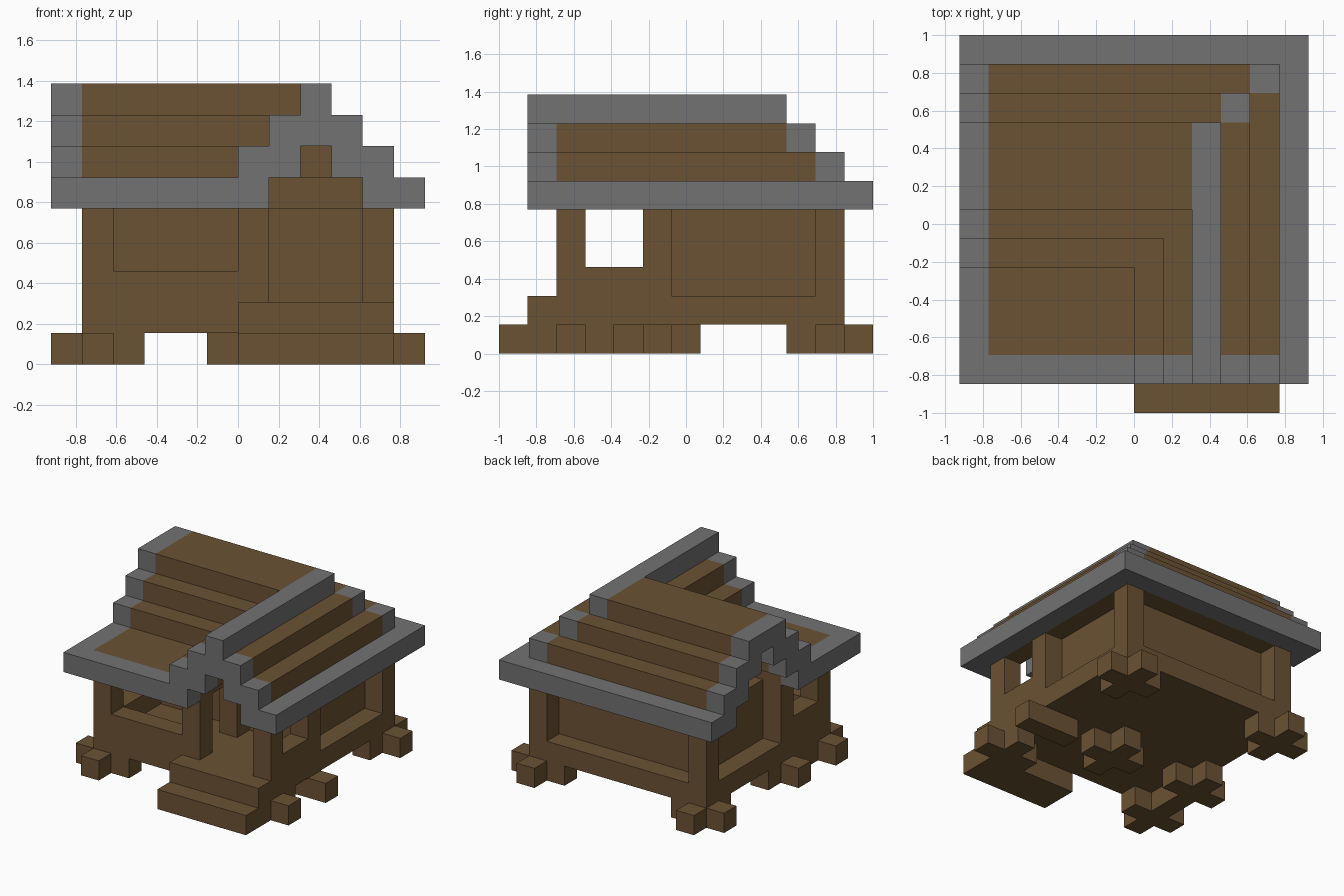
import bpy
import bmesh

U = 2 / 13  # size of one building block

cube = bpy.data.objects.get("Cube")
if cube:
    bpy.data.objects.remove(cube, do_unlink=True)


def material(name, rgb):
    mat = bpy.data.materials.new(name)
    mat.use_nodes = True
    color = (*rgb, 1)
    mat.diffuse_color = color
    bsdf = next(n for n in mat.node_tree.nodes if n.type == "BSDF_PRINCIPLED")
    bsdf.inputs["Base Color"].default_value = color
    return mat


MATERIALS = [material("brown wood", (0.147, 0.084, 0.033)),
             material("grey trim", (0.168, 0.168, 0.168))]


def cells(box):
    x0, x1, y0, y1, z0, z1 = box
    return {(x, y, z) for x in range(x0, x1)
            for y in range(y0, y1) for z in range(z0, z1)}


def part(name, add, cut=(), is_grey=lambda c: False):
    """Skin a set of grid boxes, minus cut boxes, with one outer surface."""
    solid = set().union(*map(cells, add)) - set().union(*map(cells, cut))
    bm = bmesh.new()
    corners = {}

    def vert(p):
        if p not in corners:
            corners[p] = bm.verts.new(((p[0] - 6) * U, (p[1] - 6.5) * U, p[2] * U))
        return corners[p]

    for c in sorted(solid):
        for axis in range(3):
            a, b = (axis + 1) % 3, (axis + 2) % 3
            for side in (0, 1):
                near = list(c)
                near[axis] += 2 * side - 1
                if tuple(near) in solid:
                    continue
                ring = []
                for da, db in ((0, 0), (1, 0), (1, 1), (0, 1)):
                    p = list(c)
                    p[axis] += side
                    p[a] += da
                    p[b] += db
                    ring.append(vert(tuple(p)))
                face = bm.faces.new(ring if side else ring[::-1])
                face.material_index = int(is_grey(c))
    # Merge the unit squares into large flat faces of one colour
    bmesh.ops.dissolve_limit(bm, angle_limit=0.01, verts=bm.verts,
                             edges=bm.edges, delimit={"MATERIAL"})
    mesh = bpy.data.meshes.new(name)
    bm.to_mesh(mesh)
    bm.free()
    for mat in MATERIALS:
        mesh.materials.append(mat)
    obj = bpy.data.objects.new(name, mesh)
    bpy.context.collection.objects.link(obj)


# Feet: crossed beams under the posts
for label, x, y in (("front_left", 1, 2), ("front_right", 10, 2),
                    ("middle_left", 1, 5), ("middle", 6, 5),
                    ("back_left", 1, 11), ("back_right", 10, 11)):
    part("foot_" + label, [(x - 1, x + 2, y, y + 1, 0, 1),
                           (x, x + 1, y - 1, y + 2, 0, 1)])
part("foot_beam", [(9, 12, 5, 6, 0, 1)])

# Floor and entrance steps
part("floor", [(1, 11, 2, 12, 1, 2)])
part("entrance_steps", [(6, 11, 0, 2, 0, 1), (6, 11, 1, 2, 1, 2)])

# Posts, porch rails and the room set back between the posts
for x in (1, 6, 10):
    for y in (2, 5, 11):
        if (x, y) != (6, 11):
            part("post", [(x, x + 1, y, y + 1, 2, 5)])
part("front_rail", [(2, 6, 2, 3, 2, 3)])
for x in (1, 10):
    part("side_rail", [(x, x + 1, 3, 5, 2, 3)])
part("room_walls", [(2, 10, 6, 11, 2, 5)])


# Roof: two stepped gables meeting in a corner, hollow underneath
def roof_trim(c):
    x, y, z = c
    k = z - 5
    if x == 0 or y == 1:
        return True
    if k == 0:
        return x == 11 or y == 12
    if k == 3:
        return x == 8
    return x == 11 - k and y == 12 - k


layers = [(0, 12, 1, 13, 5, 6)]
for k in (1, 2, 3):
    layers.append((5 + k, 12 - k, 1, 13 - k, 5 + k, 6 + k))
    layers.append((0, 12 - k, 4 + k, 13 - k, 5 + k, 6 + k))
hollows = []
for k in (0, 1, 2):
    hollows.append((7 + k, 10 - k, 1, 11 - k, 5 + k, 6 + k))
    hollows.append((0, 10 - k, 6 + k, 11 - k, 5 + k, 6 + k))
part("stepped_roof", layers, hollows, roof_trim)
